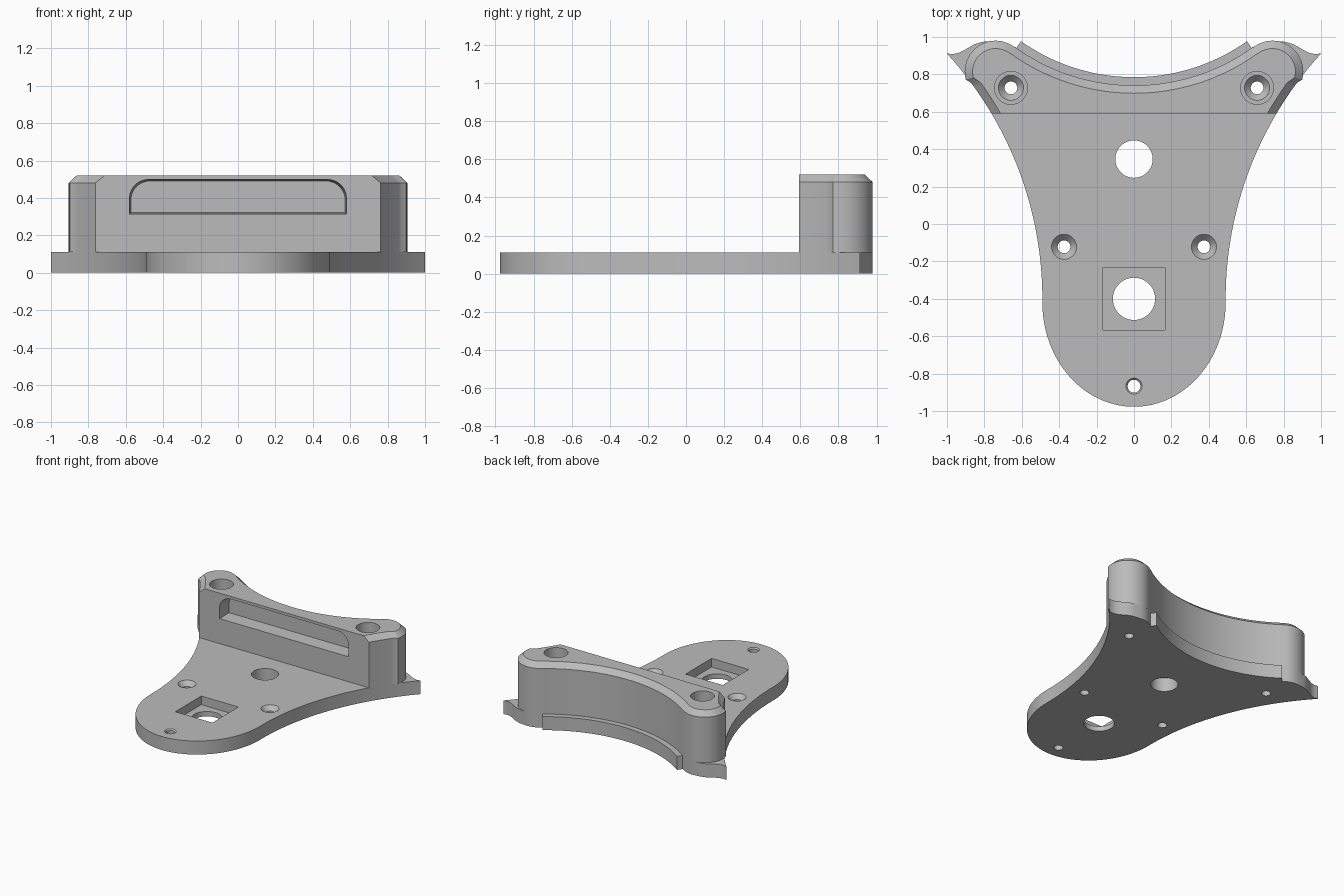
import bpy, bmesh
from math import sin, cos, asin, radians, degrees, pi

if "Cube" in bpy.data.objects:
    bpy.data.objects.remove(bpy.data.objects["Cube"])

grey = bpy.data.materials.new("plain grey")
grey.use_nodes = True
grey.diffuse_color = (0.5, 0.5, 0.5, 1)
grey.node_tree.nodes["Principled BSDF"].inputs["Base Color"].default_value = (0.5, 0.5, 0.5, 1)

PLATE_TOP, SHOULDER, BLOCK_TOP = 0.11, 0.48, 0.52
BLOCK_FRONT = 0.592
SIDE_R, SIDE_C = 1.94, (2.43, -0.4)     # concave flank
BACK_R, BACK_C = 1.089, (0, 1.83)       # concave back
EAR_R, EAR_C = 0.165, (0.74, 0.815)     # rounded rear corner


def arc(c, rx, a0, a1, n, ry=None):
    ry = ry or rx
    angles = [radians(a0 + (a1 - a0) * i / n) for i in range(n + 1)]
    return [(c[0] + rx * cos(a), c[1] + ry * sin(a)) for a in angles]


def flank(y0, y1, n, d=0):
    r = SIDE_R + d
    a0, a1 = (180 - degrees(asin((y - SIDE_C[1]) / r)) for y in (y0, y1))
    return arc(SIDE_C, r, a0, a1, n)


def mirrored(half):
    return half + [(-x, y) for x, y in reversed(half) if x > 1e-5]


def loft(name, rings):
    """Solid through rings of equal point count, capped at both ends."""
    bm = bmesh.new()
    loops = [[bm.verts.new(p) for p in ring] for ring in rings]
    n = len(loops[0])
    for a, b in zip(loops, loops[1:]):
        for i in range(n):
            j = (i + 1) % n
            bm.faces.new((a[i], a[j], b[j], b[i]))
    bm.faces.new(loops[0][::-1])
    bm.faces.new(loops[-1])
    bmesh.ops.recalc_face_normals(bm, faces=bm.faces)
    mesh = bpy.data.meshes.new(name)
    bm.to_mesh(mesh)
    bm.free()
    ob = bpy.data.objects.new(name, mesh)
    bpy.context.collection.objects.link(ob)
    mesh.materials.append(grey)
    return ob


def at_z(points, z):
    return [(x, y, z) for x, y in points]


def drill(name, x, y, steps):
    """Round cutter from (radius, height) steps."""
    return loft(name, [at_z(arc((x, y), r, 0, 360, 48)[:-1], z) for r, z in steps])


def carve(ob, cutters):
    for c in cutters:
        c.hide_render = True
        m = ob.modifiers.new("cut", "BOOLEAN")
        m.object, m.operation, m.solver = c, "DIFFERENCE", "EXACT"
    deps = bpy.context.evaluated_depsgraph_get()
    mesh = bpy.data.meshes.new_from_object(ob.evaluated_get(deps))
    ob.modifiers.clear()
    ob.data = mesh
    for c in cutters:
        bpy.data.objects.remove(c)
    bpy.ops.object.select_all(action="DESELECT")
    ob.select_set(True)
    bpy.context.view_layer.objects.active = ob
    bpy.ops.object.shade_smooth_by_angle(angle=radians(25))


# Base plate: rounded nose, flared flanks, pointed rear tips, rear ledge
half = arc((0, -0.42), 0.49, -90, 0, 32, 0.557)
half += flank(-0.4, 0.912, 40)
half += [(0.97, 0.908), (0.94, 0.914), (0.91, 0.928), (0.88, 0.946), (0.85, 0.962), (0.81, 0.974)]
half += arc(EAR_C, EAR_R, 80, 126, 10)
half += arc(BACK_C, BACK_R, -54.2, -54.7, 1)
half += arc(BACK_C, 1.045, -54.7, -90, 24)
outline = mirrored(half)
plate = loft("base_plate", [at_z(outline, 0), at_z(outline, PLATE_TOP)])

# Countersunk screw holes, nose hole, cable hole, square socket
sink = [(0.034, -0.1), (0.034, 0.074), (0.067, PLATE_TOP), (0.067, 0.2)]
cutters = [drill("screw_hole", s * x, y, sink)
           for s in (-1, 1) for x, y in ((0.374, -0.122), (0.658, 0.728))]
cutters.append(drill("nose_hole", 0, -0.867,
                     [(0.034, -0.1), (0.034, 0.1), (0.043, PLATE_TOP), (0.043, 0.2)]))
cutters.append(drill("cable_hole", 0, 0.347, [(0.1, -0.1), (0.1, 0.2)]))
cutters.append(drill("socket_hole", 0, -0.4, [(0.113, -0.1), (0.113, 0.2)]))
h = 0.167
square = [(-h, -0.4 - h), (h, -0.4 - h), (h, -0.4 + h), (-h, -0.4 + h)]
cutters.append(loft("socket", [at_z(square, 0.04), at_z(square, 0.2)]))
carve(plate, cutters)


# Raised rear block with a chamfered rim on all but its front edge
def block_outline(d):
    pts = flank(BLOCK_FRONT, 0.755, 10, d)
    pts += arc(EAR_C, EAR_R - d, -15, 126, 36)
    return mirrored(pts + arc(BACK_C, BACK_R + d, -54.5, -90, 28))


block = loft("rear_block", [at_z(block_outline(0), PLATE_TOP), at_z(block_outline(0), SHOULDER),
                            at_z(block_outline(0.042), BLOCK_TOP)])

# Deep screw wells and the front recess with rounded upper corners
cutters = [drill("screw_well", s * 0.658, 0.728, [(0.088, 0.05), (0.088, 0.6)]) for s in (-1, 1)]


def recess_ring(y, inset):
    w, low, high, r = 0.58 - inset, 0.313 + inset, 0.498 - inset, 0.1
    pts = mirrored([(w, low)] + arc((w - r, high - r), r, 0, 90, 12))
    return [(x, y, z) for x, z in pts]


cutters.append(loft("recess", [recess_ring(BLOCK_FRONT - 0.1, 0), recess_ring(BLOCK_FRONT, 0),
                               recess_ring(BLOCK_FRONT + 0.11, 0.008)]))
carve(block, cutters)
